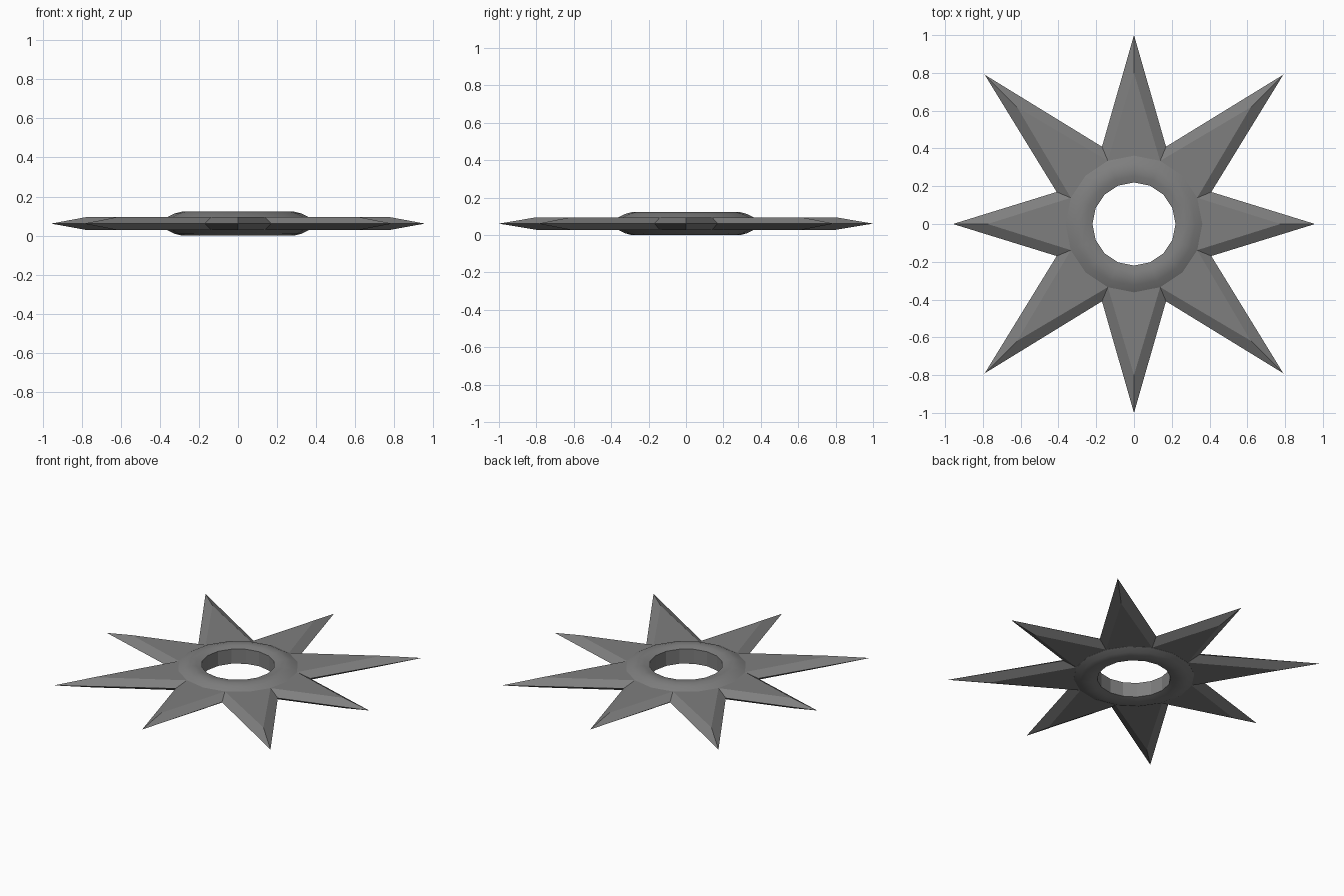
import bpy, bmesh
from math import cos, sin, radians, pi

if "Cube" in bpy.data.objects:
    bpy.data.objects.remove(bpy.data.objects["Cube"])

N = 16
MID = 0.061

# Dark steel
steel = bpy.data.materials.new("dark_steel")
steel.diffuse_color = (0.21, 0.21, 0.21, 1)
steel.use_nodes = True
steel.node_tree.nodes["Principled BSDF"].inputs["Base Color"].default_value = steel.diffuse_color


def ring(bm, radii, z):
    """Loop of 16 vertices, one radius per direction."""
    return [bm.verts.new((r * cos(2 * pi * i / N), r * sin(2 * pi * i / N), z))
            for i, r in enumerate(radii)]


def star_radii(x_tip, y_tip, diagonal_tip, notch):
    half = [x_tip, notch, diagonal_tip, notch, y_tip, notch, diagonal_tip, notch]
    return half * 2


def lathe_rings(name, layers):
    """Bridge successive loops into a closed ring-shaped solid."""
    bm = bmesh.new()
    loops = [ring(bm, radii, z) for radii, z in layers]
    for a, b in zip(loops, loops[1:] + loops[:1]):
        for i in range(N):
            j = (i + 1) % N
            bm.faces.new((a[i], a[j], b[j], b[i]))
    bmesh.ops.recalc_face_normals(bm, faces=bm.faces)
    mesh = bpy.data.meshes.new(name)
    bm.to_mesh(mesh)
    bm.free()
    mesh.materials.append(steel)
    obj = bpy.data.objects.new(name, mesh)
    bpy.context.collection.objects.link(obj)
    return obj


# Eight-pointed plate: sharp outer edge, bevelled to flat faces
edge = star_radii(0.958, 1.0, 1.118, 0.443)
flat = star_radii(0.775, 0.80, 0.875, 0.362)
core = [0.27] * N
lathe_rings("star_blade", [
    (core, 0.028), (flat, 0.028), (edge, MID), (flat, 0.095), (core, 0.095)])

# Raised collar around the central hole, mirrored top and bottom
profile = [(0.22, 0.048), (0.255, 0.058), (0.29, 0.061), (0.325, 0.052), (0.362, 0.034)]
layers = [([r] * N, MID + h) for r, h in profile]
layers += [([r] * N, MID - h) for r, h in reversed(profile)]
hub = lathe_rings("hub_ring", layers)

bpy.context.view_layer.objects.active = hub
hub.select_set(True)
bpy.ops.object.shade_smooth_by_angle(angle=radians(21))
